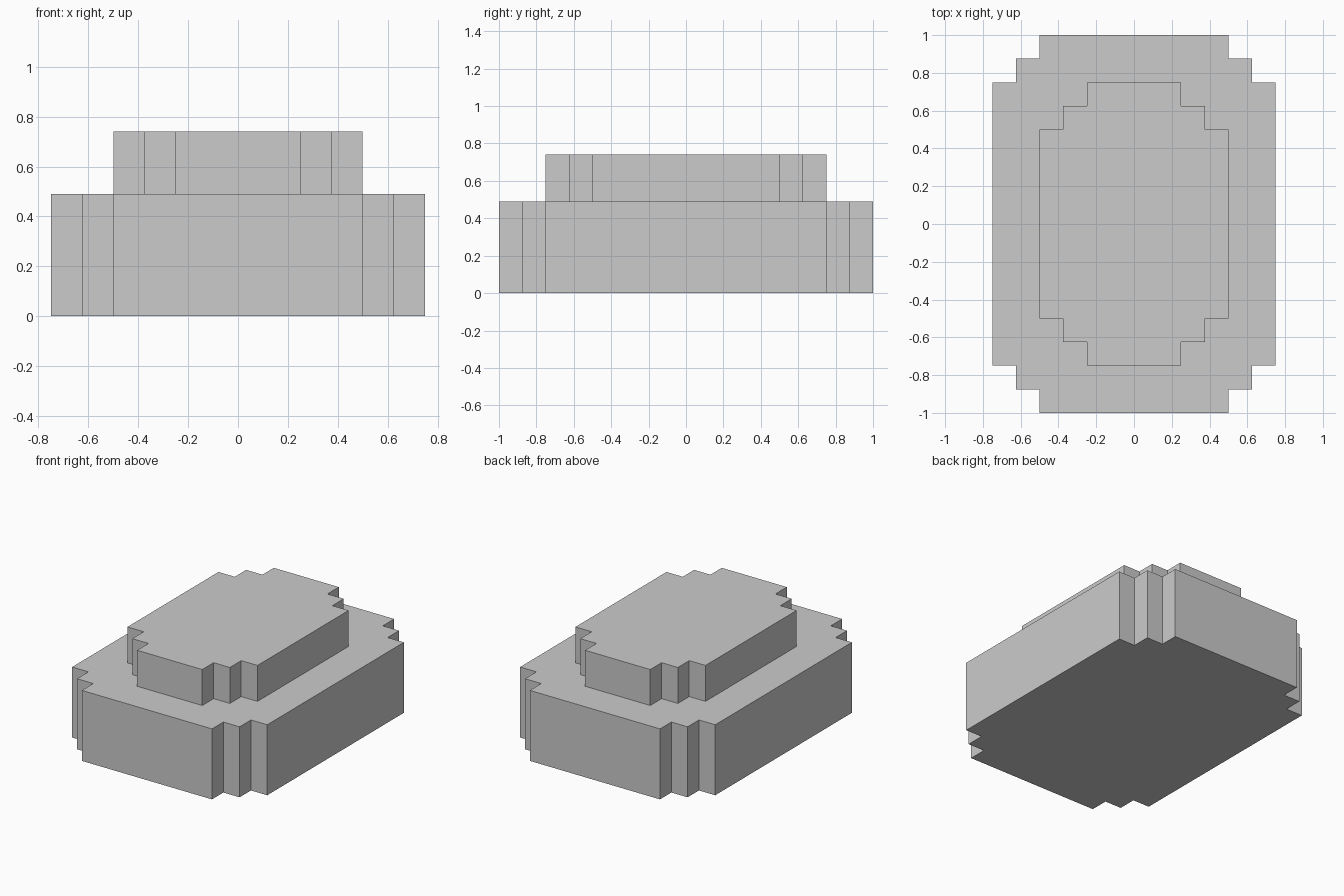
import bpy
import bmesh

if "Cube" in bpy.data.objects:
    bpy.data.objects.remove(bpy.data.objects["Cube"])

STEP = 0.125  # size of each corner notch


def stepped_outline(hx, hy):
    """Counter-clockwise rectangle outline with two-step notched corners."""
    quarter = [(hx, hy - 2 * STEP), (hx - STEP, hy - 2 * STEP),
               (hx - STEP, hy - STEP), (hx - 2 * STEP, hy - STEP),
               (hx - 2 * STEP, hy)]
    outline = []
    for sx, sy in ((1, 1), (-1, 1), (-1, -1), (1, -1)):
        corner = [(x * sx, y * sy) for x, y in quarter]
        outline += corner if sx * sy > 0 else corner[::-1]
    return outline


def stepped_block(name, hx, hy, z0, z1):
    bm = bmesh.new()
    base = bm.faces.new([bm.verts.new((x, y, z0)) for x, y in stepped_outline(hx, hy)])
    top = bmesh.ops.extrude_face_region(bm, geom=[base], use_keep_orig=True)
    bmesh.ops.translate(bm, vec=(0, 0, z1 - z0),
                        verts=[v for v in top["geom"] if isinstance(v, bmesh.types.BMVert)])
    bmesh.ops.recalc_face_normals(bm, faces=bm.faces)
    mesh = bpy.data.meshes.new(name)
    bm.to_mesh(mesh)
    bm.free()
    obj = bpy.data.objects.new(name, mesh)
    bpy.context.collection.objects.link(obj)
    return obj


# Wide bottom tier and narrower top tier
stepped_block("lower_tier", 0.75, 1.0, 0.0, 0.49)
stepped_block("upper_tier", 0.5, 0.75, 0.49, 0.74)
